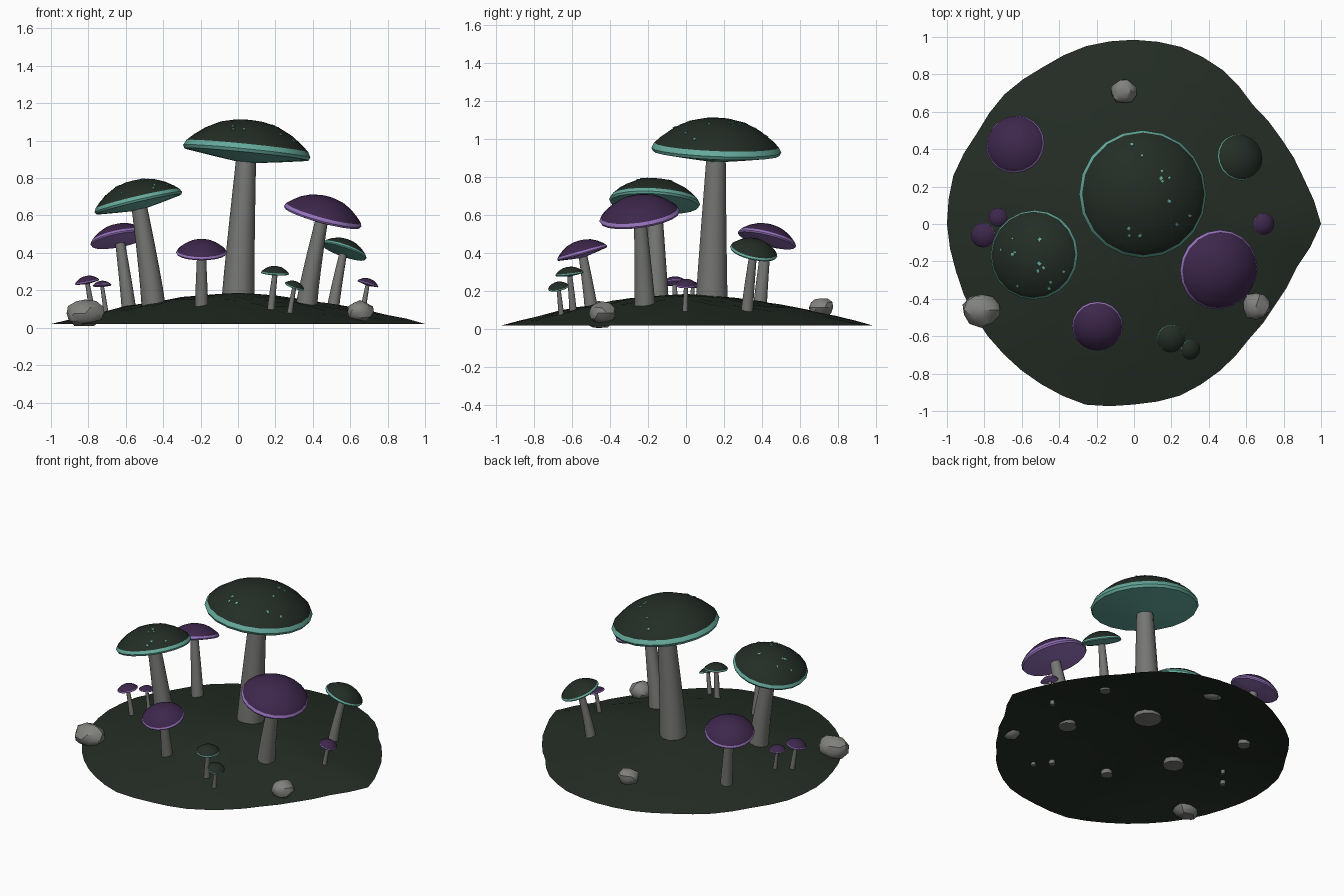
import bpy, bmesh, math, random
from mathutils import Vector, Matrix

if "Cube" in bpy.data.objects:
    bpy.data.objects.remove(bpy.data.objects["Cube"])

random.seed(4)

def material(name, rgb):
    m = bpy.data.materials.new(name)
    m.diffuse_color = (*rgb, 1)
    m.use_nodes = True
    m.node_tree.nodes["Principled BSDF"].inputs["Base Color"].default_value = m.diffuse_color
    return m

SOIL = material("dark_soil", (0.017, 0.026, 0.018))
GREEN = material("dark_green_cap", (0.017, 0.026, 0.019))
TEAL = material("teal_gills", (0.13, 0.40, 0.33))
PURPLE = material("purple_cap", (0.047, 0.020, 0.072))
LILAC = material("lilac_gills", (0.30, 0.17, 0.50))
STEM = material("grey_stem", (0.18, 0.185, 0.175))
ROCK = material("grey_rock", (0.22, 0.22, 0.21))


def finish(bm, name, mats, angle=40):
    bmesh.ops.recalc_face_normals(bm, faces=bm.faces)
    for f in bm.faces:
        f.smooth = True
    me = bpy.data.meshes.new(name)
    bm.to_mesh(me)
    bm.free()
    me.set_sharp_from_angle(angle=math.radians(angle))
    for m in mats:
        me.materials.append(m)
    ob = bpy.data.objects.new(name, me)
    bpy.context.collection.objects.link(ob)
    return ob


def bridge(bm, a, b, mat=0):
    n = len(a)
    for i in range(n):
        f = bm.faces.new((a[i], a[(i + 1) % n], b[(i + 1) % n], b[i]))
        f.material_index = mat


def fan(bm, ring, tip, mat=0):
    n = len(ring)
    for i in range(n):
        f = bm.faces.new((ring[i], ring[(i + 1) % n], tip))
        f.material_index = mat


# Ground mound: an open, uneven sheet with a flat rim
OUTLINE = [1, .94, .91, .9, .95, .98, .985, .985, .97, .98, .97, 1,
           1, .985, .985, .985, .99, 1, .965, .95, .91, .87, .87, .9]

def ground_z(x, y):
    return 0.02 + 0.165 * max(0, 1 - math.hypot(x, y) ** 1.6)

def make_ground():
    bm = bmesh.new()
    rings = []
    n = 48
    for k in range(1, 11):
        t = k / 10
        ring = []
        for i in range(n):
            j = i // 2
            rad = OUTLINE[j] if i % 2 == 0 else (OUTLINE[j] + OUTLINE[(j + 1) % 24]) / 2
            a = 2 * math.pi * i / n
            z = 0.02 + 0.165 * (1 - t ** 1.6)
            if 2 < k < 10:
                z += random.uniform(-0.005, 0.005)
            ring.append(bm.verts.new((rad * t * math.cos(a), rad * t * math.sin(a), z)))
        rings.append(ring)
    fan(bm, rings[0], bm.verts.new((0, 0, 0.186)))
    for a, b in zip(rings, rings[1:]):
        bridge(bm, a, b)
    ob = finish(bm, "ground_mound", [SOIL])
    # the sheet faces upward
    if ob.data.polygons[0].normal.z < 0:
        ob.data.flip_normals()

make_ground()

# Cap profile (radius, height) in units of the cap radius; the last rings are gill colour
PROFILE = [(.22, .445), (.45, .39), (.68, .275), (.86, .14), (.96, .045),
           (1.0, -.035), (.975, -.085), (.55, -.15), (.15, -.205)]
DARK = 4

def make_cap(name, centre, R, rot, mats):
    n = 20
    bm = bmesh.new()
    rings = [[bm.verts.new((r * R * math.cos(2 * math.pi * i / n),
                            r * R * math.sin(2 * math.pi * i / n), z * R))
              for i in range(n)] for r, z in PROFILE]
    fan(bm, rings[0], bm.verts.new((0, 0, .46 * R)))
    for k in range(len(rings) - 1):
        bridge(bm, rings[k], rings[k + 1], 0 if k < DARK else 1)
    fan(bm, rings[-1], bm.verts.new((0, 0, -.21 * R)), 1)
    bmesh.ops.transform(bm, matrix=Matrix.Translation(centre) @ rot, verts=bm.verts)
    finish(bm, name, mats)


def make_stem(name, base, top, r0, r1):
    n, steps = 10, 5
    bm = bmesh.new()
    rings = []
    for k in range(steps + 1):
        t = k / steps
        p = base.lerp(top, t)
        # stems lean a little more towards the top
        h = base.lerp(top, t ** 1.15)
        p.x, p.y = h.x, h.y
        r = r0 + (r1 - r0) * t
        rings.append([bm.verts.new((p.x + r * math.cos(2 * math.pi * i / n),
                                    p.y + r * math.sin(2 * math.pi * i / n), p.z))
                      for i in range(n)])
    for a, b in zip(rings, rings[1:]):
        bridge(bm, a, b)
    bm.faces.new(rings[0])
    bm.faces.new(rings[-1])
    finish(bm, name, [STEM])


# Small flecks sitting almost flush on a cap
def make_flecks(name, centre, R, rot, count):
    bm = bmesh.new()
    for _ in range(count):
        a = random.uniform(0, 2 * math.pi)
        r = random.uniform(.3, .85)
        for (r0, z0), (r1, z1) in zip(PROFILE, PROFILE[1:]):
            if r0 <= r <= r1:
                z = z0 + (z1 - z0) * (r - r0) / (r1 - r0)
                slope = math.atan2(z0 - z1, r1 - r0)
                break
        s = random.uniform(.009, .015)
        m = (Matrix.Translation(centre) @ rot @ Matrix.Rotation(a, 4, 'Z')
             @ Matrix.Translation((r * R, 0, z * R)) @ Matrix.Rotation(slope, 4, 'Y')
             @ Matrix.Diagonal((s * 1.3, s, .006, 1)))
        bmesh.ops.create_cube(bm, size=1, matrix=m)
    finish(bm, name, [TEAL])


# name, cap centre, cap radius, slope in x and y, stem base x y, stem radii, green?
MUSHROOMS = [
    ("giant", (.048, .16, .955), .342, (-.10, -.04), (0, .135), (.088, .053), True),
    ("tall_left", (-.535, -.165, .68), .24, (.235, -.06), (-.45, -.15), (.065, .042), True),
    ("tall_right", (.455, -.245, .605), .214, (-.27, .14), (.365, -.215), (.058, .034), False),
    ("back_left", (-.635, .427, .48), .158, (.20, -.25), (-.58, .385), (.04, .026), False),
    ("back_right", (.568, .357, .415), .127, (-.35, -.22), (.505, .32), (.034, .021), True),
    ("front", (-.195, -.547, .407), .136, (0, .28), (-.195, -.497), (.037, .024), False),
    ("front_small", (.198, -.613, .295), .075, (-.06, .12), (.175, -.593), (.021, .014), True),
    ("front_tiny", (.303, -.672, .223), .055, (-.35, .2), (.275, -.655), (.016, .011), True),
    ("left_small", (-.807, -.06, .247), .066, (.2, .05), (-.775, -.055), (.018, .012), False),
    ("left_tiny", (-.727, .036, .228), .05, (.05, -.1), (-.704, .03), (.014, .010), False),
    ("right_small", (.695, 0, .237), .058, (-.3, 0), (.665, -.005), (.016, .011), False),
]
for name, c, R, (sx, sy), (bx, by), (r0, r1), green in MUSHROOMS:
    axis = Vector((-sx, -sy, 1)).normalized()
    rot = Vector((0, 0, 1)).rotation_difference(axis).to_matrix().to_4x4()
    c = Vector(c)
    make_cap(name + "_cap", c, R, rot, [GREEN, TEAL] if green else [PURPLE, LILAC])
    base = Vector((bx, by, ground_z(bx, by) - 0.03))
    make_stem(name + "_stem", base, c - axis * R * .12, r0, r1)
    if R > .23 and green:
        make_flecks(name + "_flecks", c, R, rot, 12)

# Rocks: jittered, squashed lumps half sunk in the ground
ROCKS = [("left_rock", (-.817, -.46, .076), (.108, .092, .076)),
         ("right_rock", (.652, -.44, .085), (.078, .075, .062)),
         ("back_rock", (-.055, .71, .115), (.072, .07, .054))]
for name, loc, size in ROCKS:
    bm = bmesh.new()
    bmesh.ops.create_icosphere(bm, subdivisions=2, radius=1)
    for v in bm.verts:
        v.co *= random.uniform(.88, 1.04)
        v.co.z = max(v.co.z, -1)
        v.co = Vector(loc) + Vector(v.co[i] * size[i] for i in range(3))
        v.co.z = max(v.co.z, 0)
    finish(bm, name, [ROCK], 30)
